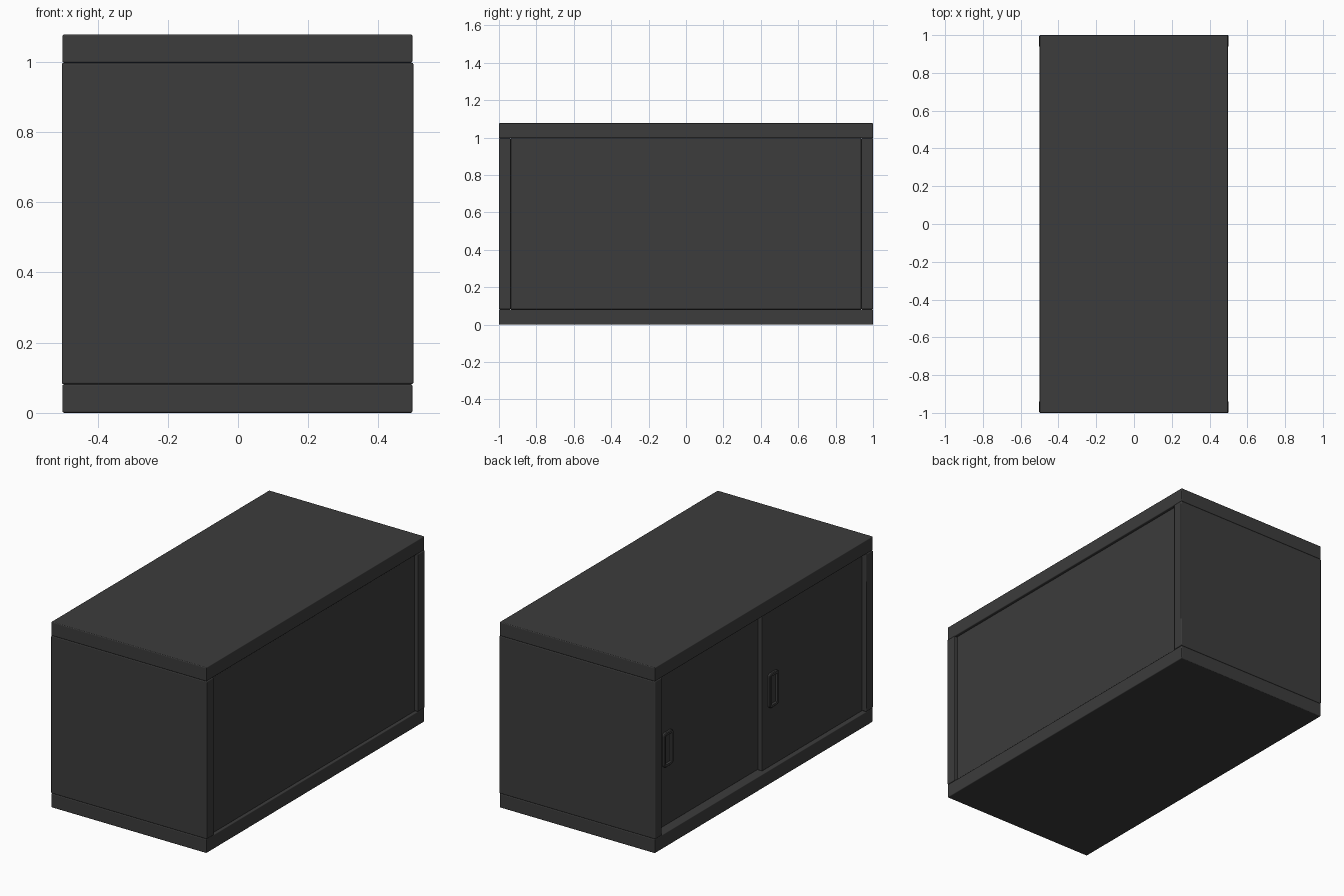
import bpy
import bmesh
from mathutils import Vector

cube = bpy.data.objects.get("Cube")
if cube:
    bpy.data.objects.remove(cube, do_unlink=True)

charcoal = bpy.data.materials.new("charcoal")
charcoal.use_nodes = True
COLOUR = (0.045, 0.045, 0.045, 1)
charcoal.diffuse_color = COLOUR
charcoal.node_tree.nodes["Principled BSDF"].inputs["Base Color"].default_value = COLOUR


def finish(name, bm):
    mesh = bpy.data.meshes.new(name)
    bm.to_mesh(mesh)
    bm.free()
    mesh.materials.append(charcoal)
    obj = bpy.data.objects.new(name, mesh)
    bpy.context.collection.objects.link(obj)
    return obj


def block(low, high):
    """Box mesh between two opposite corners."""
    low, high = Vector(low), Vector(high)
    bm = bmesh.new()
    bmesh.ops.create_cube(bm, size=1)
    bmesh.ops.scale(bm, vec=high - low, verts=bm.verts)
    bmesh.ops.translate(bm, vec=(low + high) / 2, verts=bm.verts)
    return bm


def panel(name, low, high, round_edge=0.005):
    obj = finish(name, block(low, high))
    bevel = obj.modifiers.new("soft edges", "BEVEL")
    bevel.width = round_edge
    bevel.segments = 2
    obj.data.shade_smooth()
    bevel.harden_normals = True
    return obj


def pull(name, face_x, y, z):
    """Rounded finger pull with a raised rim and a sunken slot."""
    bm = block((face_x - 0.01, y - 0.043, z - 0.1), (face_x + 0.002, y + 0.043, z + 0.1))
    corners = [e for e in bm.edges
               if abs(e.verts[0].co.x - e.verts[1].co.x) > 0.005]
    bmesh.ops.bevel(bm, geom=corners, offset=0.018, segments=4,
                    profile=0.5, affect="EDGES")
    bm.normal_update()
    front = min(bm.faces, key=lambda f: f.normal.x)
    # each step: inset width, then depth pushed into the pull
    for width, depth in ((0.004, -0.004), (0.012, 0), (0.002, 0.012)):
        bmesh.ops.inset_region(bm, faces=[front], thickness=width, use_even_offset=True)
        bmesh.ops.translate(bm, vec=(depth, 0, 0), verts=front.verts)
    finish(name, bm)


# Carcass
BASE, TOP, INNER = 0.082, 0.997, 0.936
panel("base", (-0.5, -1, 0), (0.497, 1, BASE))
panel("top", (-0.5, -1, TOP), (0.497, 1, 1.078))
for side, name in ((-1, "front_end_panel"), (1, "rear_end_panel")):
    ys = sorted((side * INNER, side))
    panel(name, (-0.502, ys[0], BASE), (0.5, ys[1], TOP))
panel("long_back_panel", (0.455, -INNER, BASE), (0.48, INNER, TOP), 0.001)

# Sliding doors on two tracks
panel("inner_door", (-0.445, -0.05, BASE), (-0.417, INNER, TOP), 0.002)
panel("outer_door", (-0.475, -INNER, BASE), (-0.447, -0.02, TOP), 0.002)
pull("inner_door_pull", -0.445, 0.81, 0.525)
pull("outer_door_pull", -0.475, -0.115, 0.525)
